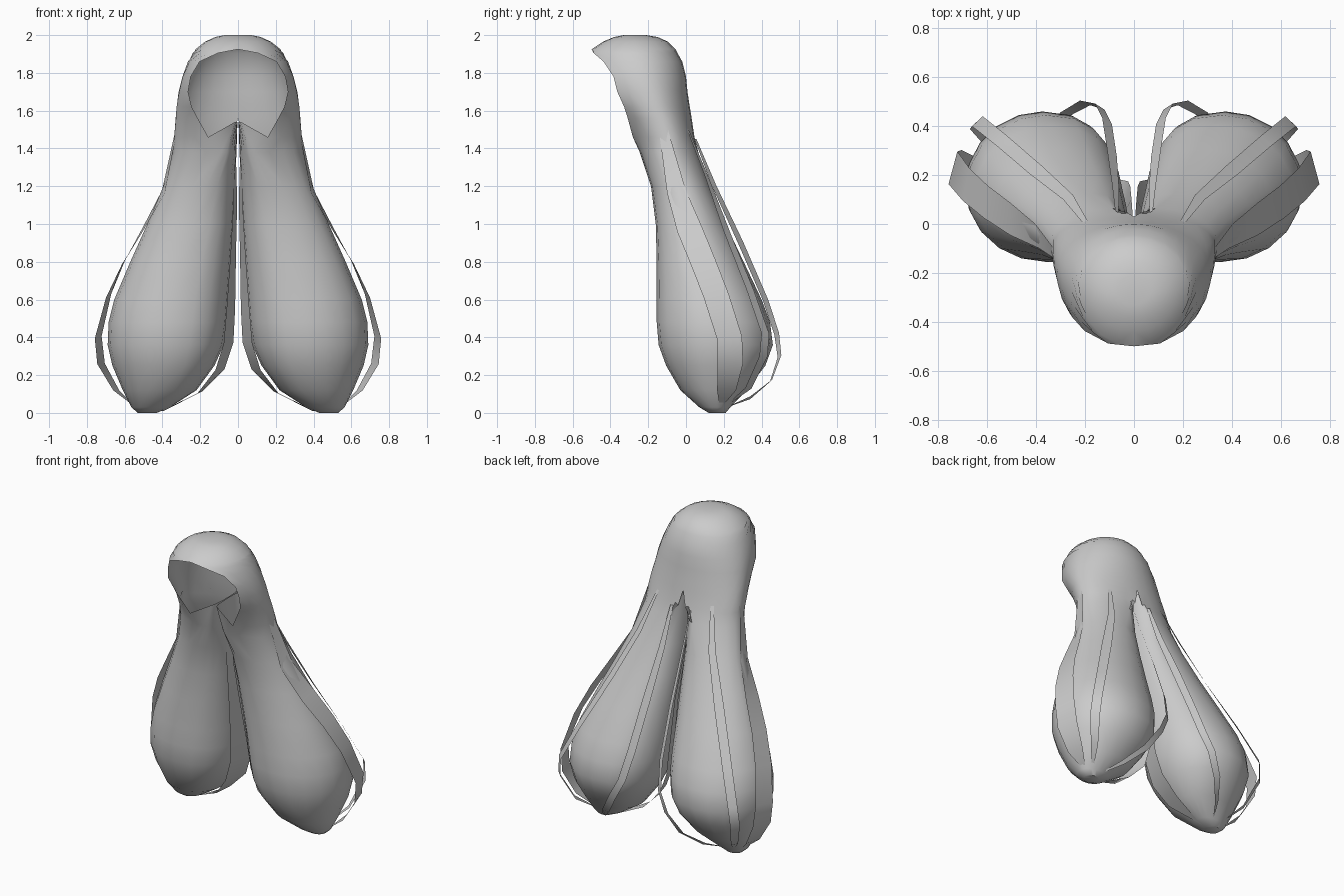
import bpy, bmesh
from math import sin, cos, radians
from mathutils import Vector

if "Cube" in bpy.data.objects:
    bpy.data.objects.remove(bpy.data.objects["Cube"])

OUT, INN = 11, 9      # columns on the outer half and on the inner wall


def finish(name, bm):
    """Mesh object mirrored across x with smooth shading."""
    bmesh.ops.remove_doubles(bm, verts=bm.verts, dist=0.0005)
    bmesh.ops.recalc_face_normals(bm, faces=bm.faces)
    me = bpy.data.meshes.new(name)
    bm.to_mesh(me)
    bm.free()
    ob = bpy.data.objects.new(name, me)
    bpy.context.collection.objects.link(ob)
    mod = ob.modifiers.new("mirror", 'MIRROR')
    mod.merge_threshold = 0.002
    bpy.ops.object.select_all(action='DESELECT')
    ob.select_set(True)
    bpy.context.view_layer.objects.active = ob
    bpy.ops.object.shade_smooth_by_angle(angle=radians(50))
    return ob


# Cap rows: z, centre y, half width, front y, back y, angle of the opening edge
cap = [
    (2.0, -.28, .07, -.33, -.21, -90),
    (1.99, -.28, .12, -.38, -.15, -90),
    (1.965, -.27, .175, -.44, -.095, -90),
    (1.925, -.26, .225, -.50, -.055, -90),
    (1.905, -.255, .24, -.515, -.045, -64),
    (1.86, -.25, .265, -.54, -.02, -40),
    (1.78, -.23, .295, -.52, 0.0, -32),
    (1.70, -.20, .315, -.50, .008, -33),
    (1.62, -.17, .325, -.41, .02, -41),
    (1.56, -.14, .332, -.36, .03, -50),
]
# Tail rows: z, centre x, centre y, inner x, outer x, front y, back y, edge angle
tail = [
    (1.46, .025, -.10, .003, .338, -.30, .045, -65),
    (1.38, .09, -.09, .008, .345, -.245, .065, -90),
    (1.2, .17, -.03, .016, .395, -.185, .125, -90),
    (1.0, .23, .02, .025, .48, -.16, .21, -90),
    (.8, .29, .07, .038, .57, -.155, .305, -90),
    (.6, .34, .12, .05, .655, -.155, .40, -90),
    (.48, .36, .14, .058, .685, -.155, .445, -90),
    (.36, .375, .15, .075, .69, -.145, .46, -90),
    (.25, .38, .155, .125, .665, -.105, .42, -90),
    (.12, .41, .16, .22, .61, -.03, .32, -90),
    (.03, .46, .165, .36, .565, .07, .235, -90),
    (.0, .475, .165, .43, .53, .12, .21, -90),
]


def outer(z, cx, cy, xo, yf, yb, t0):
    pts = []
    for i in range(OUT):
        t = radians(t0 + (90 - t0) * i / (OUT - 1))
        s = sin(t)
        pts.append((cx + (xo - cx) * max(cos(t), 0), cy + s * ((yb - cy) if s > 0 else (cy - yf)), z))
    return pts


def inner(z, cx, cy, xi, yf, yb, lift):
    pts = []
    for i in range(1, INN + 1):
        t = radians(90 - 180 * i / (INN + 1))
        s = sin(t)
        pts.append((cx - (cx - xi) * cos(t) ** .8, cy + s * ((yb - cy) if s > 0 else (cy - yf)), z + lift))
    return pts


# Hair: open-faced cap flowing into two long hollow tails
bm = bmesh.new()
rows = [[bm.verts.new(p) for p in outer(z, 0, cy, a, yf, yb, t0)] for z, cy, a, yf, yb, t0 in cap]
bm.faces.new(rows[0])
for k, (z, cx, cy, xi, xo, yf, yb, t0) in enumerate(tail):
    lift = .08 if k == 0 else 0
    rows.append([bm.verts.new(p) for p in outer(z, cx, cy, xo, yf, yb, t0)
                 + inner(z, cx, cy, xi, -.26 if k == 0 else yf, yb - .015 * (k == 0), lift)])
for a, b in zip(rows, rows[1:]):
    n = len(a)
    for i in range(n if n > OUT else n - 1):
        j = (i + 1) % n
        bm.faces.new((a[i], a[j], b[j], b[i]))
bm.faces.new(rows[-1])
finish("hair_cap_and_tails", bm)


# Loose strands peeling away from the tails
def strand(name, path, width, tilt=0):
    pts = [Vector(p) for p in path]
    bm = bmesh.new()
    prev = None
    for i, p in enumerate(pts):
        tan = pts[min(i + 1, len(pts) - 1)] - pts[max(i - 1, 0)]
        # outward direction from the tail axis at this height
        mid = Vector((.37 - .2 * max(p.z - .4, 0), .13 - .2 * max(p.z - .4, 0), p.z))
        out = p - mid if i < len(pts) - 1 else pts[i - 1] - p
        side = tan.cross(out).normalized()
        side.z *= .5
        side.x += tilt * min(1, abs(p.x) / .04)
        w = width * (.35 if i in (0, len(pts) - 1) else .75 if i in (1, len(pts) - 2) else 1)
        pair = [bm.verts.new(p + side * w / 2), bm.verts.new(p - side * w / 2)]
        if prev:
            bm.faces.new((prev[0], prev[1], pair[1], pair[0]))
        prev = pair
    finish(name, bm)


strand("inner_back_strand",
       [(.07, .05, 1.45), (.075, .15, 1.2), (.09, .29, .9), (.11, .42, .6), (.14, .48, .42),
        (.20, .495, .3), (.28, .45, .17), (.37, .34, .08), (.46, .19, .02)], .05)
strand("outer_back_strand",
       [(.2, .01, 1.5), (.27, .11, 1.25), (.40, .22, .95), (.54, .34, .65), (.64, .42, .42),
        (.65, .41, .3), (.59, .33, .13), (.49, .19, .02)], .06)
strand("side_strand",
       [(.326, -.12, 1.5), (.395, -.05, 1.17), (.505, .02, .97), (.605, .09, .8), (.685, .16, .62),
        (.74, .23, .4), (.725, .235, .26), (.645, .215, .12), (.53, .18, .02)], .14)
strand("inner_strand",
       [(.014, -.07, 1.3), (.015, -.03, 1.1), (.025, .03, .85), (.038, .08, .55), (.05, .1, .37),
        (.095, .11, .23), (.2, .13, .11), (.4, .16, .01)], .15, -.25)
